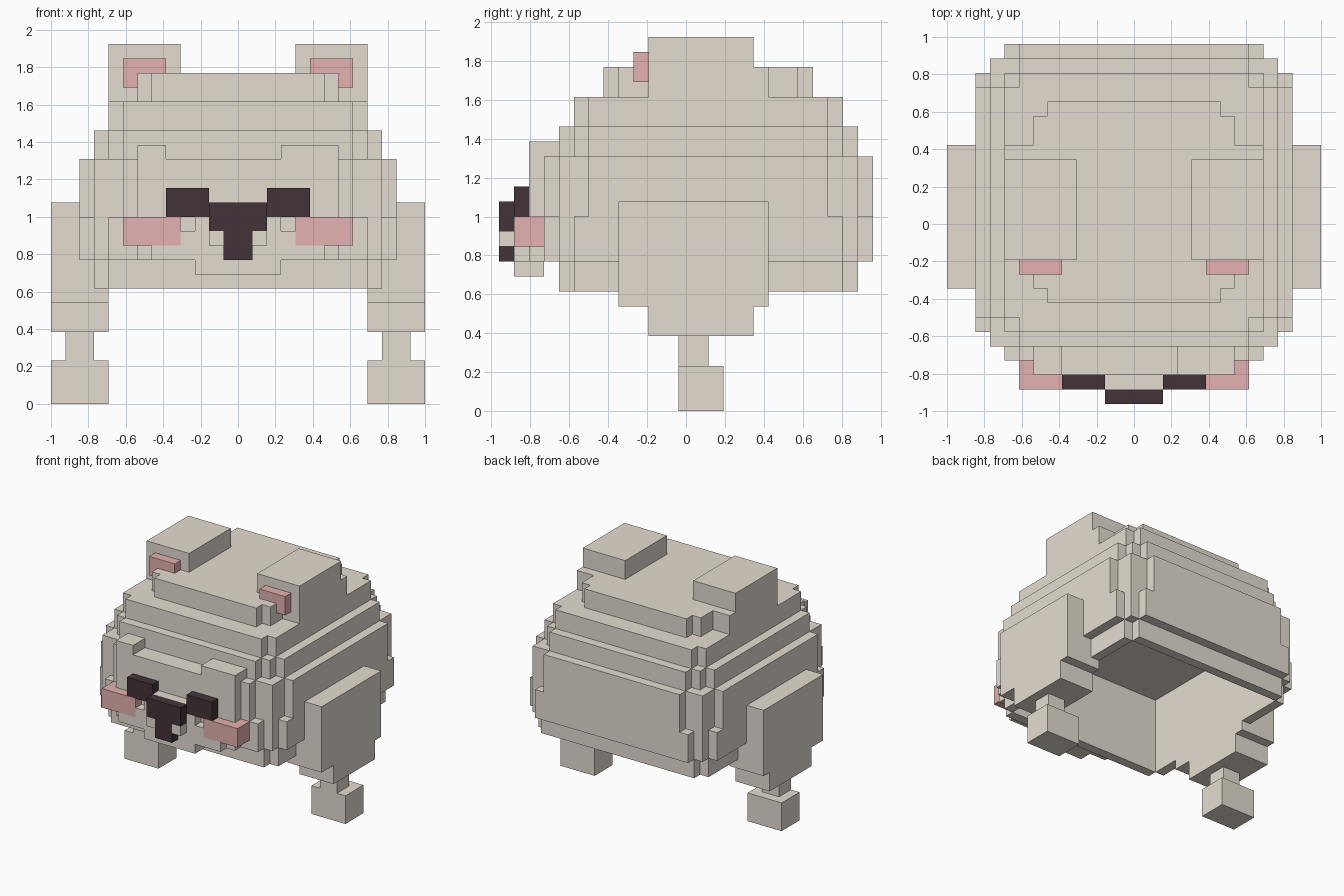
import bpy, bmesh

if "Cube" in bpy.data.objects:
    bpy.data.objects.remove(bpy.data.objects["Cube"])

U = 1 / 13      # one block
CY = 1.5        # crown centre along y, in blocks


def material(name, rgb):
    m = bpy.data.materials.new(name)
    m.use_nodes = True
    m.diffuse_color = (*rgb, 1)
    m.node_tree.nodes["Principled BSDF"].inputs["Base Color"].default_value = (*rgb, 1)
    return m


BEIGE = material("warm beige", (0.78, 0.72, 0.64))
PINK = material("dusty pink", (0.78, 0.44, 0.44))
DARK = material("dark plum", (0.056, 0.034, 0.042))


def prism(name, outline, z0, z1, mat=BEIGE):
    """Extrude a flat outline, given in blocks, from z0 to z1."""
    bm = bmesh.new()
    base = bm.faces.new([bm.verts.new((x * U, y * U, z0 * U)) for x, y in outline])
    top = bmesh.ops.extrude_face_region(bm, geom=[base])["geom"]
    bmesh.ops.translate(bm, vec=(0, 0, (z1 - z0) * U),
                        verts=[v for v in top if isinstance(v, bmesh.types.BMVert)])
    bmesh.ops.recalc_face_normals(bm, faces=bm.faces)
    me = bpy.data.meshes.new(name)
    bm.to_mesh(me)
    bm.free()
    me.materials.append(mat)
    ob = bpy.data.objects.new(name, me)
    bpy.context.collection.objects.link(ob)
    return ob


def box(name, x, y, z, mat=BEIGE):
    return prism(name, [(x[0], y[0]), (x[1], y[0]), (x[1], y[1]), (x[0], y[1])], *z, mat)


def pair(name, x, y, z, mat=BEIGE):
    box("left_" + name, x, y, z, mat)
    box("right_" + name, (-x[1], -x[0]), y, z, mat)


def stepped(steps):
    """Rectangle with staircase corners from (half width, half depth) steps."""
    quarter = []
    for i, (hx, hy) in enumerate(steps):
        if i:
            quarter.append((steps[i - 1][0], hy))
        quarter.append((hx, hy))
    q = quarter
    ring = (q + [(x, -y) for x, y in reversed(q)]
            + [(-x, -y) for x, y in q] + [(-x, y) for x, y in reversed(q)])
    return [(x, y + CY) for x, y in ring]


# Crown: stacked bands, the lower ones hollowed out for the head
bands = [
    ("crown_rim", 8, 10, [(9, 10), (10, 9)]),
    ("crown_lower_band", 10, 13, [(9, 11), (10, 10), (11, 9)]),
    ("crown_main_band", 13, 17, [(8, 11), (10, 10), (11, 8)]),
    ("crown_upper_band", 17, 19, [(8, 10), (9, 9), (10, 8)]),
    ("crown_shoulder", 19, 21, [(8, 9), (9, 8)]),
    ("crown_top", 21, 23, [(6, 7), (7, 6), (9, 4)]),
]
cutter = box("head_cutter", (-9, 9), (CY - 9, CY + 9), (6, 16))
cutter.hide_render = True
for name, z0, z1, steps in bands:
    ob = prism(name, stepped(steps), z0, z1)
    if z0 < 16:
        mod = ob.modifiers.new("hollow", "BOOLEAN")
        mod.operation = "DIFFERENCE"
        mod.solver = "EXACT"
        mod.object = cutter
        bpy.context.view_layer.objects.active = ob
        bpy.ops.object.modifier_apply(modifier=mod.name)
bpy.data.objects.remove(cutter)

# Ears
pair("ear", (4, 9), (-2.5, 4.5), (21, 25))
pair("inner_ear", (5, 8), (-3.5, -2.5), (22, 24), PINK)

# Side flaps with hanging tassels
pair("ear_flap", (9, 13), (-4.5, 5.5), (7, 14))
pair("ear_flap_tip", (9, 13), (-2.5, 4.5), (5, 7))
pair("tassel_cord", (10, 12), (-0.5, 1.5), (3, 5))
pair("tassel", (9, 13), (-0.5, 2.5), (0, 3))

# Face plate and brows
box("face_plate", (-7, 7), (-10.5, -8.5), (10, 17))
box("left_brow", (3, 7), (-10.5, -8.5), (17, 18))
box("right_brow", (-7, -5), (-10.5, -8.5), (17, 18))

# Muzzle, narrowing in steps
for i, (hw, z0, z1) in enumerate([(3, 9, 10), (6, 10, 11), (4, 11, 12), (3, 12, 13), (2, 13, 14)]):
    box(f"muzzle_step_{i + 1}", (-hw, hw), (-11.5, -9.5), (z0, z1))
pair("lip", (1, 2), (-12.5, -11.5), (11, 12))

# Cheeks, eyes and nose
pair("cheek", (4, 8), (-11.5, -9.5), (11, 13), PINK)
pair("eye", (2, 5), (-11.5, -10.5), (13, 15), DARK)
box("nose", (-2, 2), (-12.5, -11.5), (12, 14), DARK)
box("nose_stem", (-1, 1), (-12.5, -11.5), (10, 12), DARK)
